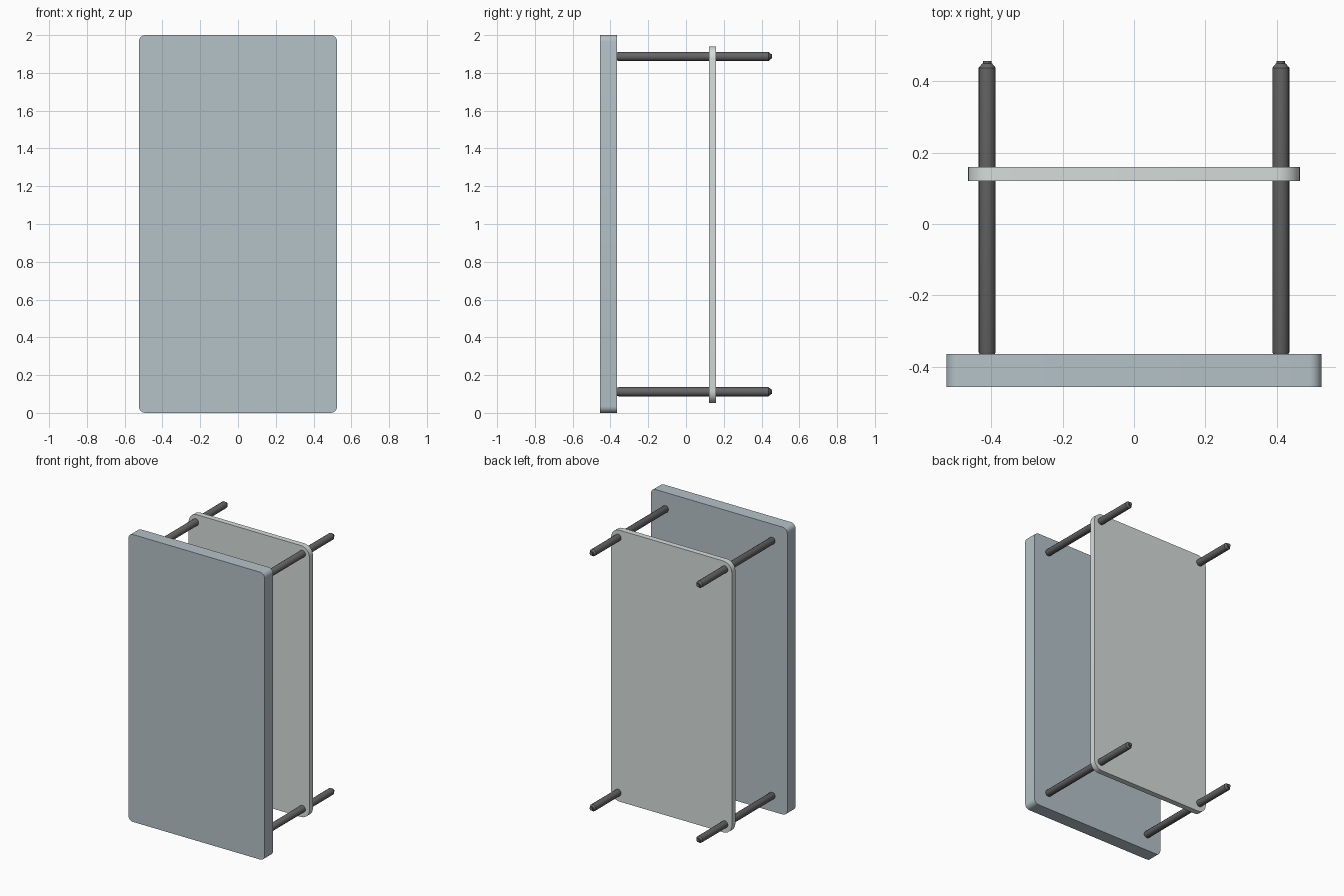
import bpy, bmesh
from math import cos, sin, pi

if "Cube" in bpy.data.objects:
    bpy.data.objects.remove(bpy.data.objects["Cube"])


def material(name, color):
    m = bpy.data.materials.new(name)
    m.diffuse_color = (*color, 1)
    m.use_nodes = True
    m.node_tree.nodes["Principled BSDF"].inputs["Base Color"].default_value = m.diffuse_color
    return m


def finish(bm, name, mat):
    bmesh.ops.recalc_face_normals(bm, faces=bm.faces[:])
    mesh = bpy.data.meshes.new(name)
    bm.to_mesh(mesh)
    bm.free()
    mesh.materials.append(mat)
    ob = bpy.data.objects.new(name, mesh)
    bpy.context.collection.objects.link(ob)
    bpy.ops.object.select_all(action='DESELECT')
    ob.select_set(True)
    bpy.context.view_layer.objects.active = ob
    bpy.ops.object.shade_smooth_by_angle(angle=pi / 6)
    return ob


def plate(name, half_x, y0, y1, z0, z1, radius, mat, steps=6):
    """Rounded rectangle in xz, extruded along y."""
    bm = bmesh.new()
    outline = []
    corners = [(half_x - radius, z1 - radius), (radius - half_x, z1 - radius),
               (radius - half_x, z0 + radius), (half_x - radius, z0 + radius)]
    for i, (cx, cz) in enumerate(corners):
        for s in range(steps + 1):
            a = (i + s / steps) * pi / 2
            outline.append(bm.verts.new((cx + radius * cos(a), y0, cz + radius * sin(a))))
    face = bm.faces.new(outline)
    new = bmesh.ops.extrude_face_region(bm, geom=[face])["geom"]
    bmesh.ops.translate(bm, vec=(0, y1 - y0, 0),
                        verts=[v for v in new if isinstance(v, bmesh.types.BMVert)])
    # the starting face closes the front of the slab
    if not face.is_valid or not any(all(abs(v.co.y - y0) < 1e-5 for v in f.verts) for f in bm.faces):
        bm.faces.new(outline)
    return finish(bm, name, mat)


def rod(name, x, z, profile, mat, sides=16):
    """Turned rod along y from (y, radius) pairs."""
    bm = bmesh.new()
    rings = [[bm.verts.new((x + r * cos(2 * pi * i / sides), y, z + r * sin(2 * pi * i / sides)))
              for i in range(sides)] for y, r in profile]
    for a, b in zip(rings, rings[1:]):
        for i in range(sides):
            j = (i + 1) % sides
            bm.faces.new((a[i], a[j], b[j], b[i]))
    bm.faces.new(rings[0])
    bm.faces.new(rings[-1])
    return finish(bm, name, mat)


blue_grey = material("blue_grey", (0.46, 0.54, 0.58))
pale_grey = material("pale_grey", (0.67, 0.72, 0.70))
dark_grey = material("dark_grey", (0.13, 0.13, 0.13))

# thick front panel and thin rear panel
plate("front_panel", 0.525, -0.456, -0.364, 0.0, 2.0, 0.035, blue_grey)
plate("rear_panel", 0.465, 0.121, 0.160, 0.052, 1.941, 0.065, pale_grey)

# four corner rods with chamfered base and stepped tip
ROD = [(-0.365, 0.021), (-0.358, 0.024), (0.437, 0.024),
       (0.449, 0.014), (0.449, 0.012), (0.456, 0.012)]
for level, z in (("lower", 0.112), ("upper", 1.887)):
    for side, x in (("left", -0.411), ("right", 0.411)):
        rod(f"{level}_{side}_rod", x, z, ROD, dark_grey)
